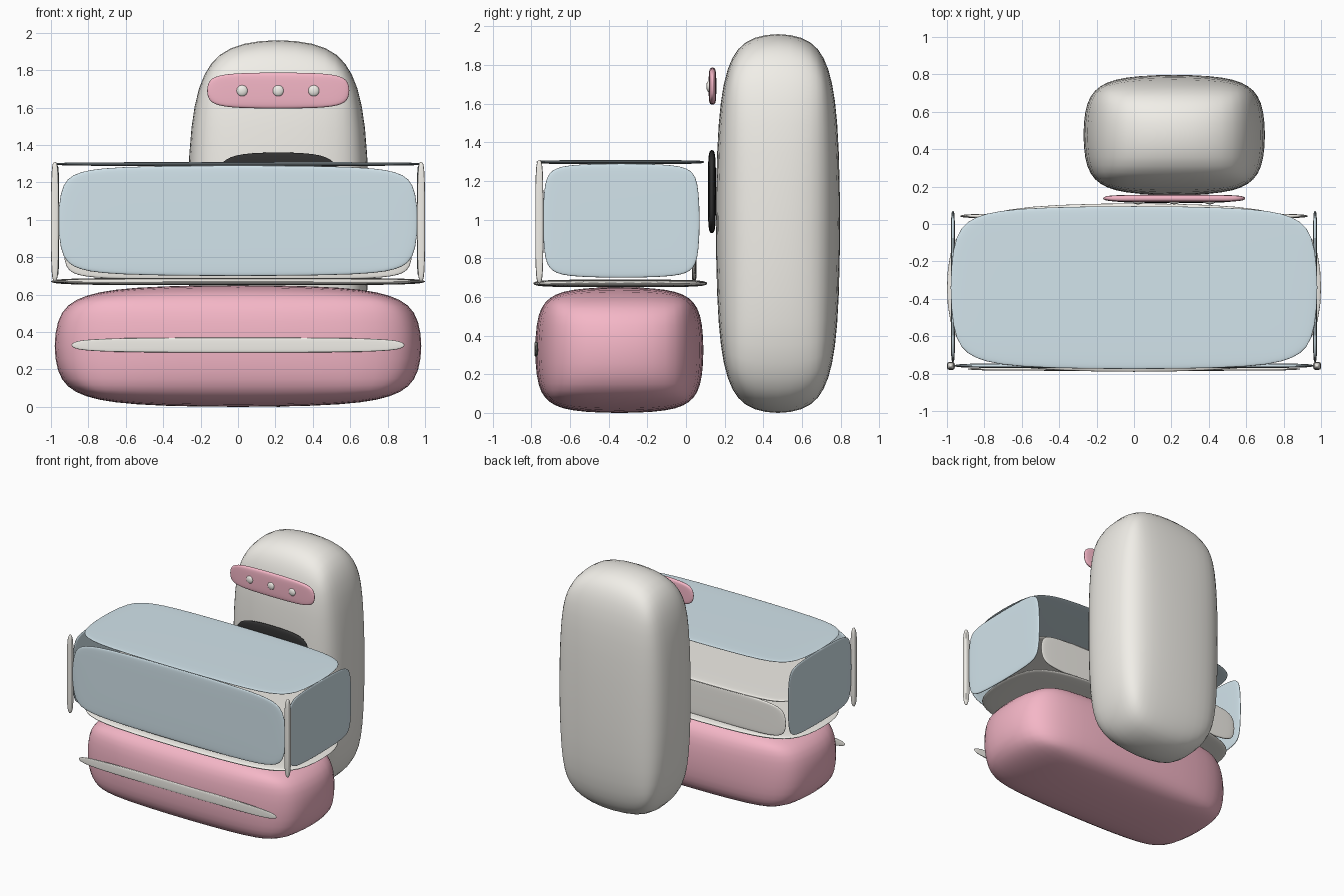
import bpy

if "Cube" in bpy.data.objects:
    bpy.data.objects.remove(bpy.data.objects["Cube"])


def material(name, rgb):
    m = bpy.data.materials.new(name)
    m.diffuse_color = (*rgb, 1)
    m.use_nodes = True
    m.node_tree.nodes["Principled BSDF"].inputs["Base Color"].default_value = m.diffuse_color
    return m


cream = material("cream", (0.88, 0.86, 0.81))
pink = material("pink", (0.91, 0.47, 0.57))
blue = material("pale_blue", (0.65, 0.78, 0.84))
dark = material("charcoal", (0.03, 0.03, 0.03))


def soft_box(name, x, y, z, mat, bevel=0.25):
    """Bevelled, subdivided unit cube stretched to fill the given ranges."""
    bpy.ops.mesh.primitive_cube_add(size=1)
    ob = bpy.context.object
    ob.name = name
    ob.data.materials.append(mat)
    bpy.ops.object.shade_smooth()
    b = ob.modifiers.new("bevel", "BEVEL")
    b.width = bevel
    b.segments = 2
    s = ob.modifiers.new("smooth", "SUBSURF")
    s.levels = s.render_levels = 2
    # Measure how far smoothing shrinks the unit cube, then compensate
    ev = ob.evaluated_get(bpy.context.evaluated_depsgraph_get())
    shrink = 2 * max(v.co.x for v in ev.data.vertices)
    ob.location = [(r[0] + r[1]) / 2 for r in (x, y, z)]
    ob.scale = [(r[1] - r[0]) / shrink for r in (x, y, z)]
    return ob


# Counter base, trim and top plate
soft_box("counter_base", (-0.98, 0.98), (-0.78, 0.09), (0, 0.65), pink)
soft_box("counter_trim", (-0.89, 0.89), (-0.785, -0.765), (0.29, 0.37), cream)
soft_box("counter_top", (-1, 1), (-0.79, 0.11), (0.65, 0.69), cream)

# Display case: shelf, low back panel, front, top and side panes
soft_box("display_shelf", (-0.94, 0.94), (-0.74, 0.06), (0.95, 0.975), cream, 0.18)
soft_box("back_panel", (-0.93, 0.93), (0.03, 0.055), (0.68, 0.965), cream, 0.18)
soft_box("front_pane", (-0.96, 0.96), (-0.77, -0.745), (0.70, 1.29), blue, 0.18)
soft_box("top_pane", (-0.98, 0.98), (-0.775, 0.095), (1.288, 1.308), blue, 0.2)
for side, label in ((-1, "left"), (1, "right")):
    xs = sorted((side * 0.957, side * 0.979))
    soft_box(label + "_pane", xs, (-0.74, 0.07), (0.70, 1.29), blue, 0.18)
    xs = sorted((side * 0.958, side * 1.0))
    soft_box(label + "_post", xs, (-0.78, -0.738), (0.67, 1.31), cream)

# Tall oven behind the counter
soft_box("oven_body", (-0.27, 0.70), (0.155, 0.797), (0, 1.96), cream, 0.27)
soft_box("oven_window", (-0.12, 0.55), (0.113, 0.155), (0.93, 1.36), dark)
soft_box("control_panel", (-0.165, 0.595), (0.117, 0.157), (1.595, 1.787), pink)

# Control knobs
for i, x in enumerate((0.022, 0.215, 0.405)):
    bpy.ops.mesh.primitive_uv_sphere_add(segments=20, ring_count=12, radius=0.03,
                                         location=(x, 0.12, 1.69))
    knob = bpy.context.object
    knob.name = f"control_knob_{i + 1}"
    knob.scale.y = 0.5
    knob.data.materials.append(cream)
    bpy.ops.object.shade_smooth()
